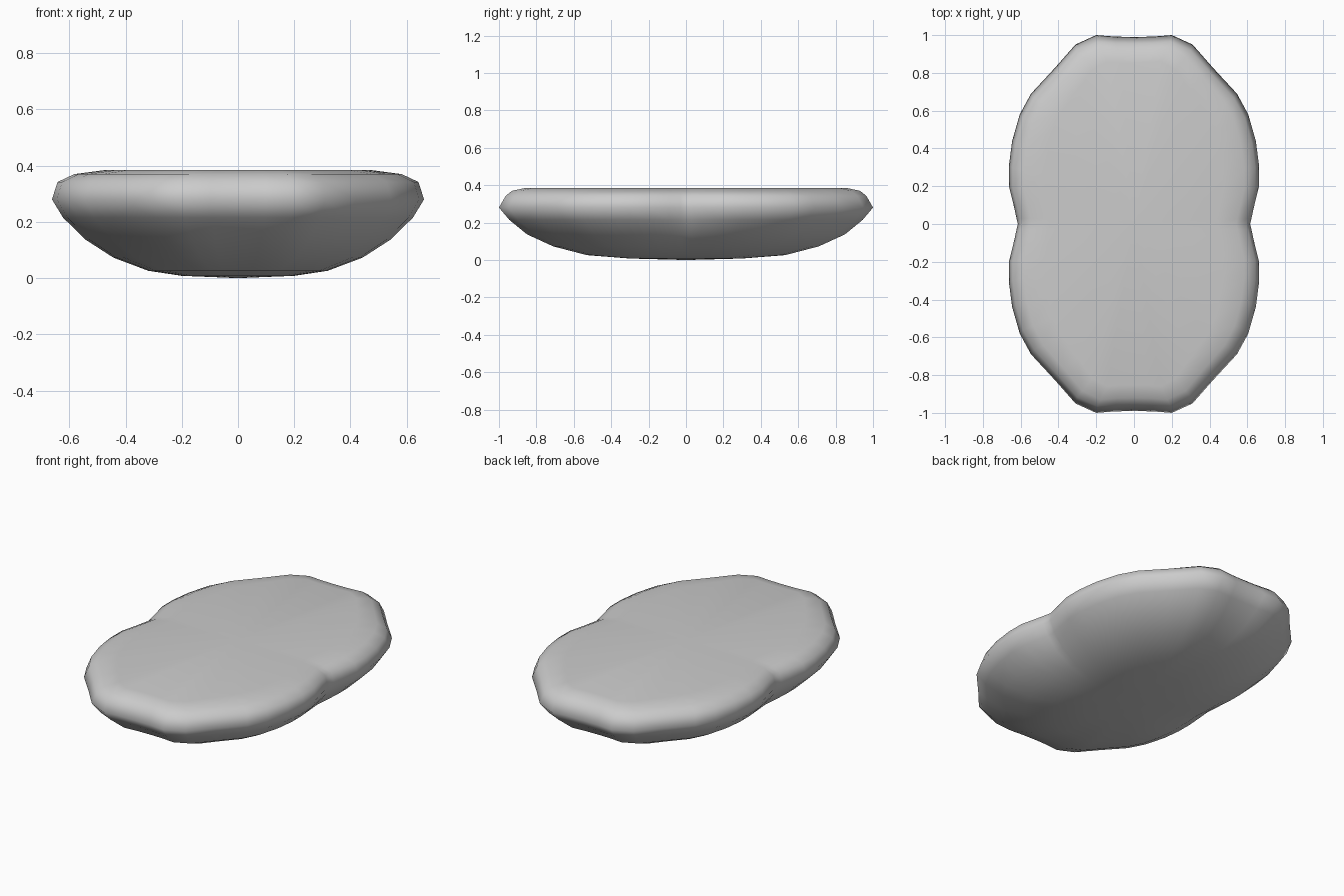
import bpy, bmesh

if "Cube" in bpy.data.objects:
    bpy.data.objects.remove(bpy.data.objects["Cube"])

# Quarter outline of the widest ring, from the end (+y) to the waist (+x)
quarter = [(0.0, 0.99), (0.1, 0.992), (0.2, 1.0), (0.31, 0.95), (0.42, 0.825),
           (0.545, 0.69), (0.605, 0.58), (0.645, 0.44), (0.662, 0.31),
           (0.662, 0.2), (0.635, 0.09), (0.622, 0.03), (0.615, 0.0)]
right = quarter + [(x, -y) for x, y in reversed(quarter[:-1])]
outline = right + [(-x, y) for x, y in reversed(right[1:-1])]

# Rings from bottom to top: x scale, y scale, z, strength of the waist
rings = [(0.30, 0.30, 0.008, 0.0), (0.48, 0.53, 0.026, 0.0),
         (0.67, 0.71, 0.073, 0.2), (0.82, 0.85, 0.137, 0.4),
         (0.94, 0.945, 0.215, 0.8), (1.0, 1.0, 0.28, 1.0),
         (0.97, 0.965, 0.342, 1.0), (0.88, 0.93, 0.37, 1.0),
         (0.71, 0.86, 0.385, 0.8)]


def ring_point(x, y, sx, sy, z, waist):
    # Fill the waist in towards the round bottom
    if abs(y) < 0.2:
        full = 0.665 if x > 0 else -0.665
        x = full + (x - full) * waist
    return (x * sx, y * sy, z)


bm = bmesh.new()
loops = [[bm.verts.new(ring_point(x, y, *r)) for x, y in outline] for r in rings]
n = len(outline)

# Side skin
for low, high in zip(loops, loops[1:]):
    for i in range(n):
        j = (i + 1) % n
        bm.faces.new((low[i], low[j], high[j], high[i]))

# Bottom point and flat top
bottom = bm.verts.new((0, 0, 0))
top = bm.verts.new((0, 0, 0.385))
for i in range(n):
    j = (i + 1) % n
    bm.faces.new((bottom, loops[0][j], loops[0][i]))
    bm.faces.new((top, loops[-1][i], loops[-1][j]))
bmesh.ops.recalc_face_normals(bm, faces=bm.faces[:])
for f in bm.faces:
    f.smooth = True

mesh = bpy.data.meshes.new("cushion")
bm.to_mesh(mesh)
bm.free()
cushion = bpy.data.objects.new("cushion", mesh)
bpy.context.collection.objects.link(cushion)
